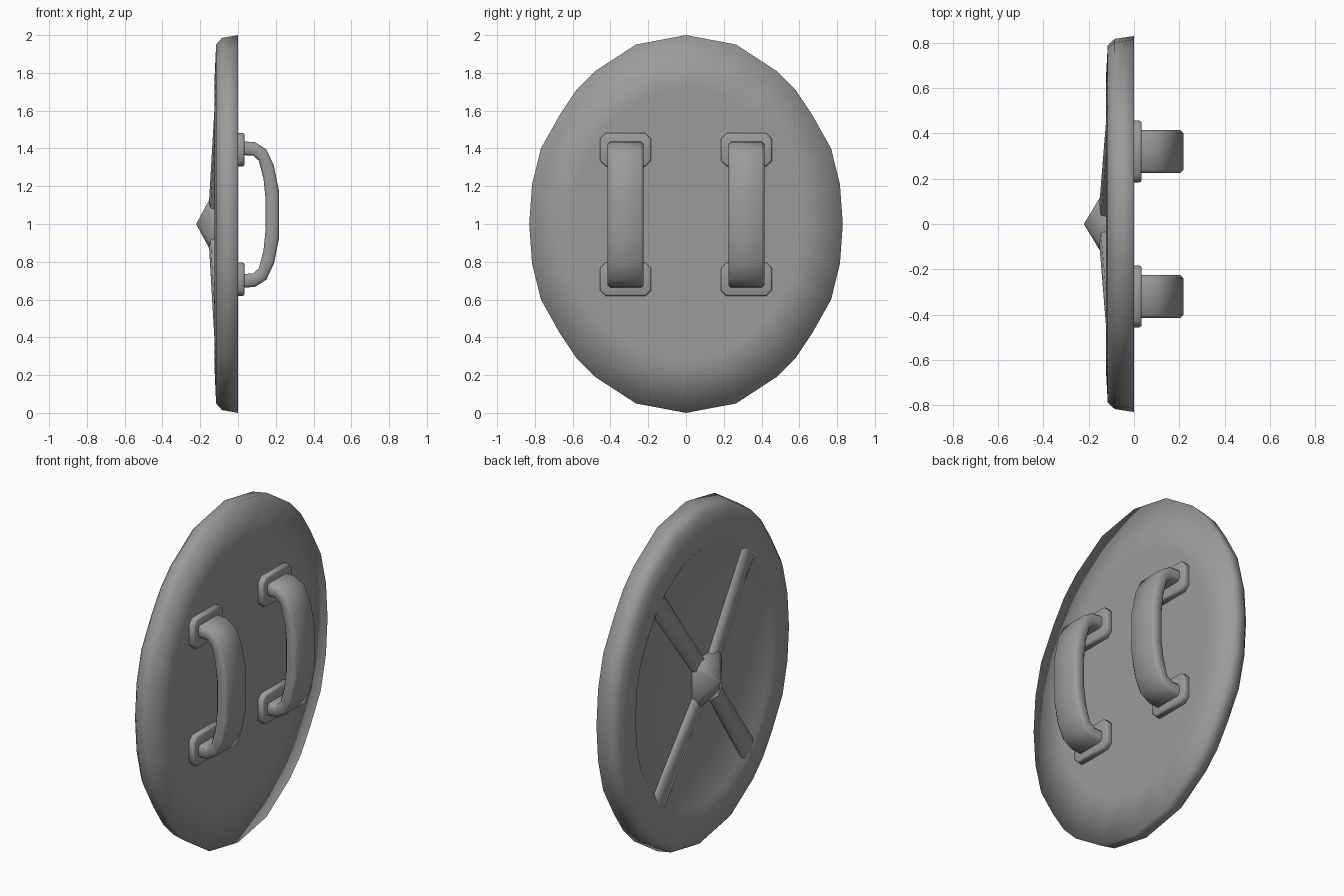
import bpy, bmesh, math
from mathutils import Vector

if "Cube" in bpy.data.objects:
    bpy.data.objects.remove(bpy.data.objects["Cube"])

grey = bpy.data.materials.new("dark_grey")
grey.diffuse_color = (.33, .33, .33, 1)
grey.use_nodes = True
grey.node_tree.nodes["Principled BSDF"].inputs["Base Color"].default_value = grey.diffuse_color


def finish(name, bm, bevel=0.0, angle=180):
    bmesh.ops.recalc_face_normals(bm, faces=bm.faces)
    mesh = bpy.data.meshes.new(name)
    bm.to_mesh(mesh)
    bm.free()
    mesh.materials.append(grey)
    ob = bpy.data.objects.new(name, mesh)
    bpy.context.collection.objects.link(ob)
    bpy.ops.object.select_all(action='DESELECT')
    ob.select_set(True)
    bpy.context.view_layer.objects.active = ob
    if bevel:
        mod = ob.modifiers.new("soft_edges", 'BEVEL')
        mod.width = bevel
        mod.segments = 2
        mod.limit_method = 'ANGLE'
        mod.angle_limit = math.radians(50)
    bpy.ops.object.shade_smooth_by_angle(angle=math.radians(angle))
    return ob


def loft(bm, rings, cap_start=True, cap_end=True):
    """Join rings of points with quads and close the ends."""
    loops = [[bm.verts.new(p) for p in ring] for ring in rings]
    n = len(loops[0])
    for a, b in zip(loops, loops[1:]):
        for i in range(n):
            j = (i + 1) % n
            bm.faces.new((a[i], a[j], b[j], b[i]))
    if cap_start:
        bm.faces.new(loops[0])
    if cap_end:
        bm.faces.new(loops[-1])
    return loops


# Oval outline: one quarter, mirrored into a full loop
quarter = [(0, 1), (.265, .95), (.48, .81), (.58, .71),
           (.67, .575), (.768, .40), (.815, .21), (.83, 0)]
half = quarter + [(y, -z) for y, z in reversed(quarter[:-1])]
outline = half + [(-y, z) for y, z in reversed(half[1:-1])]

# Shield body: flat back, rounded rim, recessed front panel
profile = [(.72, 0), (1, 0), (.985, -.085), (.95, -.116), (.775, -.124), (.75, -.107), (.25, -.118)]
bm = bmesh.new()
loops = loft(bm, [[(x, y * s, 1 + z * s) for y, z in outline] for s, x in profile], cap_end=False)
tip = bm.verts.new((-.125, 0, 1))
last = loops[-1]
for i in range(len(last)):
    bm.faces.new((last[i], last[(i + 1) % len(last)], tip))
finish("shield_body", bm)

# Diagonal ribs rising from the rim to the boss
for sy in (-1, 1):
    for sz in (-1, 1):
        bm = bmesh.new()
        d = Vector((0, .43 * sy, .60 * sz))
        side = Vector((0, -d.z, d.y)).normalized()
        rings = []
        for t, x, w in ((.12, -.155, .045), (.21, -.151, .045), (1.04, -.122, .06)):
            c = d * t + Vector((0, 0, 1))
            rings.append([c + side * k + Vector((h, 0, 0)) for k, h in
                          ((-w - .012, -.09), (-w, x + .006), (0, x - .002), (w, x + .006), (w + .012, -.09))])
        loft(bm, rings, False, False)
        finish("front_rib", bm)

# Pointed central boss
bm = bmesh.new()
base = [(.115, .085), (.085, .13), (-.085, .13), (-.115, .085),
        (-.115, -.085), (-.085, -.13), (.085, -.13), (.115, -.085)]
loft(bm, [[(x, y * s, 1 + z * s) for y, z in base]
          for s, x in ((1.05, -.09), (1, -.152), (.02, -.22))])
finish("boss", bm)

# Grip outline in x/z above its middle height, mirrored downwards
MID = 1.05
outer = [(.02, .388), (.09, .383), (.15, .345), (.19, .26), (.218, .12)]
inner = [(.02, .315), (.08, .312), (.11, .285), (.135, .19), (.145, .09)]


def mirrored(pts):
    return pts + [(x, -z) for x, z in reversed(pts)]


for y in (-.32, .32):
    # Grip bar
    bm = bmesh.new()
    w, r = .095, .014
    rings = []
    for (ox, oz), (ix, iz) in zip(mirrored(outer), mirrored(inner)):
        o, i = Vector((ox, 0, MID + oz)), Vector((ix, 0, MID + iz))
        n = (o - i).normalized() * r
        rings.append([p + Vector((0, y + k, 0)) for p, k in
                      ((o, -w + r), (o, w - r), (o - n, w), (i + n, w),
                       (i, w - r), (i, -w + r), (i + n, -w), (o - n, -w))])
    loft(bm, rings, False, False)
    finish("grip", bm)

    # Mounting pads with clipped corners
    for z in (MID - .343, MID + .343):
        bm = bmesh.new()
        a, b, c = .136, .088, .03
        octagon = [(a, b - c), (a - c, b), (c - a, b), (-a, b - c),
                   (-a, c - b), (c - a, -b), (a - c, -b), (a, c - b)]
        loft(bm, [[(x, y + p * s, z + q * s) for p, q in octagon]
                  for x, s in ((-.01, 1), (.034, 1))])
        finish("grip_pad", bm, bevel=.01)
